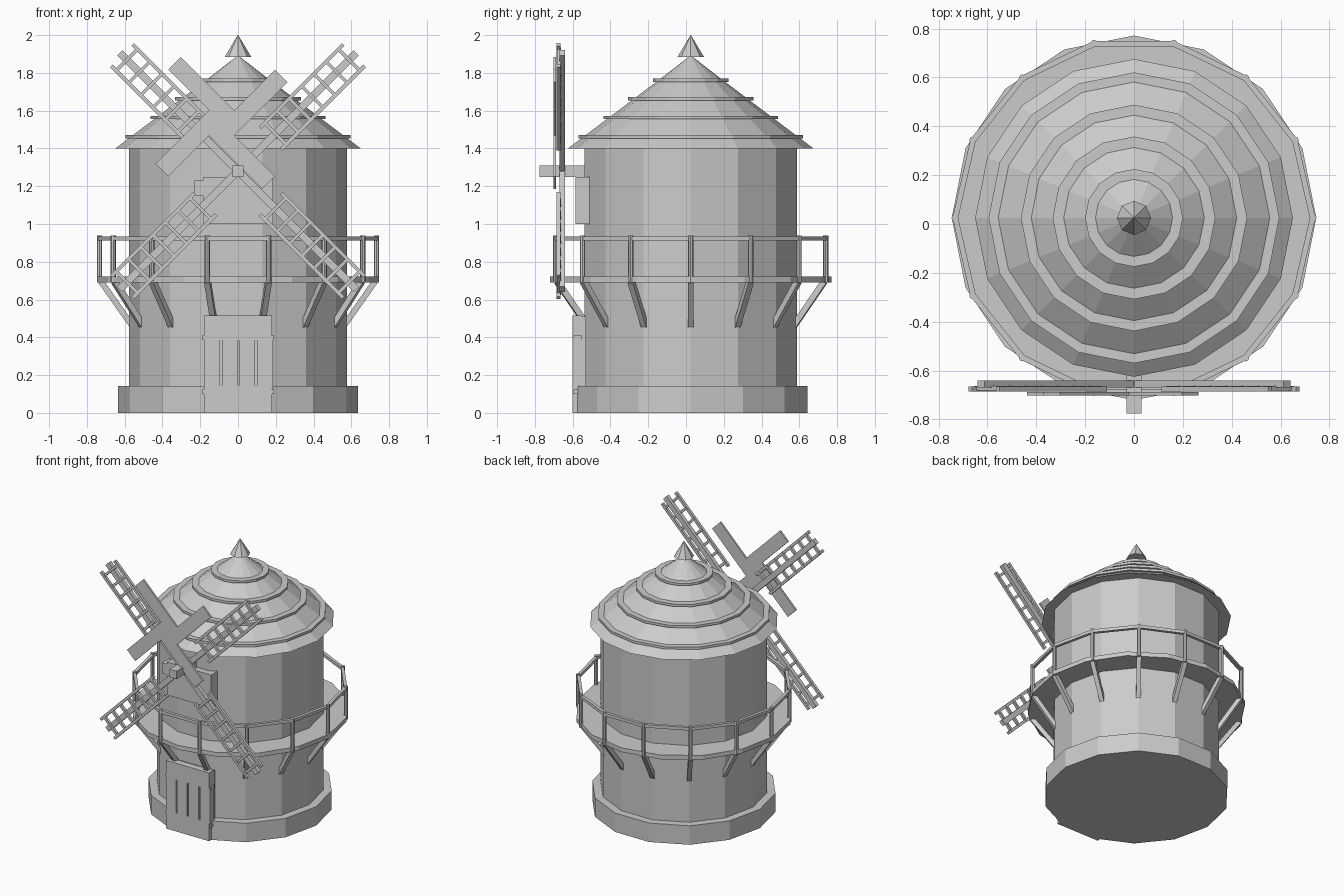
import bpy, bmesh
from math import pi, cos, sin, radians
from mathutils import Vector, Matrix

if "Cube" in bpy.data.objects:
    bpy.data.objects.remove(bpy.data.objects["Cube"])

CY = 0.025          # tower axis sits slightly behind the origin
HUB = Vector((0, 0, 1.28))


def add(name, bm):
    bmesh.ops.recalc_face_normals(bm, faces=bm.faces)
    me = bpy.data.meshes.new(name)
    bm.to_mesh(me)
    bm.free()
    ob = bpy.data.objects.new(name, me)
    bpy.context.collection.objects.link(ob)
    return ob


def lathe(name, profile, n):
    """Faceted solid of revolution, capped at both ends."""
    bm = bmesh.new()
    rings = [[bm.verts.new((r * cos(2 * pi * i / n), CY + r * sin(2 * pi * i / n), z))
              for i in range(n)] for r, z in profile]
    for a, b in zip(rings, rings[1:]):
        for i in range(n):
            j = (i + 1) % n
            bm.faces.new((a[i], a[j], b[j], b[i]))
    bm.faces.new(rings[0])
    bm.faces.new(rings[-1])
    return add(name, bm)


def cube(bm, x, y, z, mat=Matrix()):
    """Box from (min, max) ranges, then transformed."""
    c = Vector((sum(x) / 2, sum(y) / 2, sum(z) / 2))
    s = Matrix.Diagonal((x[1] - x[0], y[1] - y[0], z[1] - z[0], 1))
    bmesh.ops.create_cube(bm, size=1, matrix=mat @ Matrix.Translation(c) @ s)


def boxes(name, items, mat=Matrix()):
    bm = bmesh.new()
    for x, y, z in items:
        cube(bm, x, y, z, mat)
    return add(name, bm)


def rod(bm, a, b, r, sides, spin=0):
    a, b = Vector(a), Vector(b)
    d = b - a
    m = (Matrix.Translation((a + b) / 2) @ d.to_track_quat('Z', 'Y').to_matrix().to_4x4()
         @ Matrix.Rotation(spin, 4, 'Z'))
    bmesh.ops.create_cone(bm, cap_ends=True, segments=sides, radius1=r, radius2=r,
                          depth=d.length, matrix=m)


# Tower and plinth
lathe("plinth", [(0.635, 0), (0.635, 0.143)], 14)
lathe("tower", [(0.577, 0.1), (0.577, 1.42)], 14)

# Conical roof with four raised bands
roof = [(0.65, 1.40)]
for z, r in ((1.453, 0.595), (1.555, 0.463), (1.655, 0.333), (1.753, 0.2)):
    cone = lambda h: 0.65 * (1.89 - h) / 0.49
    roof += [(cone(z), z), (r, z), (r, z + 0.018), (cone(z + 0.018), z + 0.018)]
lathe("roof", roof + [(0.004, 1.89)], 16)
lathe("finial", [(0.07, 1.885), (0.001, 2.0)], 8)

# Gallery deck, posts, rail and braces
lathe("gallery_deck", [(0.746, 0.69), (0.746, 0.722)], 16)
N = 14
ring = lambda i, r, z: (r * cos(2 * pi * i / N), CY + r * sin(2 * pi * i / N), z)
posts, rail, braces = bmesh.new(), bmesh.new(), bmesh.new()
for i in range(N):
    rod(posts, ring(i, 0.733, 0.69), ring(i, 0.733, 0.94), 0.014, 8)
    rod(rail, ring(i, 0.731, 0.923), ring(i + 1, 0.731, 0.923), 0.016, 4, pi / 4)
    rod(braces, ring(i, 0.725, 0.695), ring(i, 0.56, 0.46), 0.022, 4, pi / 4)
add("gallery_posts", posts)
add("gallery_rail", rail)
add("gallery_braces", braces)

# Planked door with two straps
door = [((-0.18, 0.18), (-0.592, -0.53), (0, 0.51)),
        ((-0.18, 0.18), (-0.602, -0.55), (0, 0.14)),
        ((-0.18, 0.18), (-0.602, -0.55), (0.39, 0.515))]
for k in range(4):
    x = -0.18 + 0.0945 * k
    door.append(((x, x + 0.082), (-0.602, -0.55), (0.13, 0.40)))
boxes("door", door)
boxes("door_straps", [((-0.19, 0.19), (-0.596, -0.55), (z, z + 0.025)) for z in (0.1, 0.385)])

# Mounting plate and axle
boxes("axle_plate", [((-0.185, 0.185), (-0.585, -0.5), (1.0, 1.25)),
                     ((-0.23, 0.185), (-0.58, -0.5), (1.15, 1.23))])
boxes("axle", [((-0.03, 0.03), (-0.775, -0.5), (1.25, 1.31))])

# Four lattice sails around the axle
for k in range(4):
    turn = Matrix.Translation(HUB) @ Matrix.Rotation(-radians(45 + 90 * k), 4, 'Y')
    boxes(f"sail_spar_{k + 1}", [((0, 0.885), (-0.67, -0.64), (-0.02, 0.02))], turn)
    lattice = [((0.245, 0.868), (-0.685, -0.665), (v - 0.01, v + 0.01)) for v in (-0.08, 0.08)]
    for j in range(7):
        u = 0.28 + 0.092 * j
        lattice.append(((u - 0.009, u + 0.009), (-0.682, -0.662), (-0.085, 0.085)))
    boxes(f"sail_lattice_{k + 1}", lattice, turn)

# Solid pinwheel boards, set off-centre in front of the lattice
for k in range(4):
    turn = (Matrix.Translation((-0.087, 0, 1.535))
            @ Matrix.Rotation(-radians(45 + 90 * k), 4, 'Y'))
    boxes(f"sail_board_{k + 1}", [((0, 0.4), (-0.701, -0.687), (-0.095, 0))], turn)
